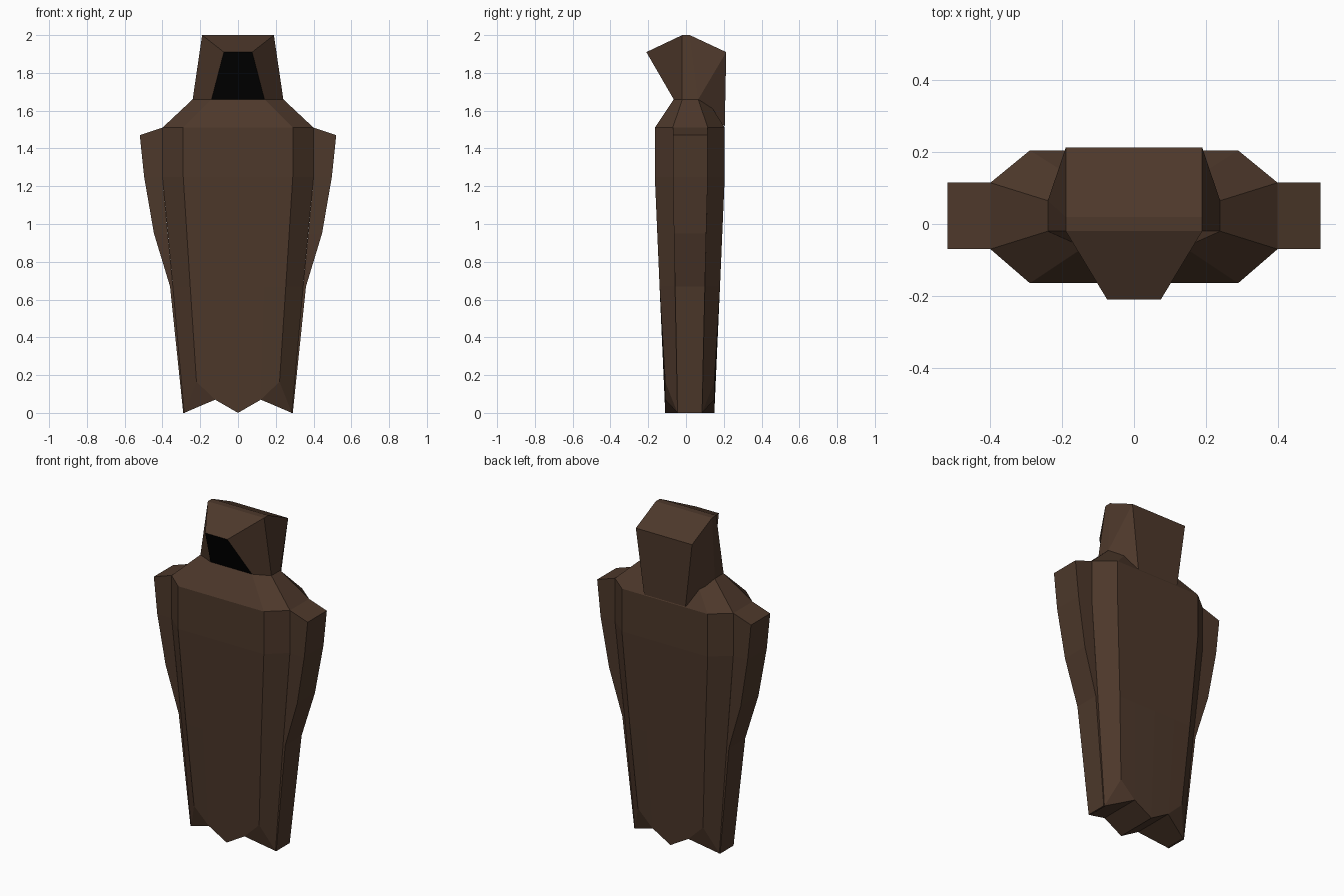
import bpy, bmesh

if "Cube" in bpy.data.objects:
    bpy.data.objects.remove(bpy.data.objects["Cube"])


def material(name, rgb):
    m = bpy.data.materials.new(name)
    m.diffuse_color = (*rgb, 1)
    m.use_nodes = True
    m.node_tree.nodes["Principled BSDF"].inputs["Base Color"].default_value = m.diffuse_color
    return m


BROWN = material("brown_cloth", (0.075, 0.04, 0.024))
BLACK = material("hood_shadow", (0.001, 0.001, 0.001))


def build(name, verts, faces, black=()):
    me = bpy.data.meshes.new(name)
    me.from_pydata(verts, [], faces)
    me.materials.append(BROWN)
    me.materials.append(BLACK)
    for i in black:
        me.polygons[i].material_index = 1
    bm = bmesh.new()
    bm.from_mesh(me)
    bmesh.ops.recalc_face_normals(bm, faces=bm.faces)
    bm.to_mesh(me)
    bm.free()
    ob = bpy.data.objects.new(name, me)
    bpy.context.collection.objects.link(ob)
    return ob


def loft(rings):
    n = len(rings[0])
    verts = [v for r in rings for v in r]
    faces = [(k * n + i, k * n + (i + 1) % n, (k + 1) * n + (i + 1) % n, (k + 1) * n + i)
             for k in range(len(rings) - 1) for i in range(n)]
    return verts, faces


# Robe: eight-sided sections, front and back panels split for the pointed hem
def robe_ring(z, f, e, yf, yef, yeb, yb, hem=(0, 0, 0)):
    panel = [(-f, hem[2]), (-f * .55, hem[1]), (0, hem[0]), (f * .55, hem[1]), (f, hem[2])]
    front = [(x, yf, z + h) for x, h in panel]
    back = [(x, yb, z + h) for x, h in reversed(panel)]
    return front + [(e, yef, z), (e, yeb, z)] + back + [(-e, yeb, z), (-e, yef, z)]


verts, faces = loft([
    robe_ring(1.66, .14, .24, -.065, -.02, .065, .11),
    robe_ring(1.51, .29, .40, -.165, -.07, .115, .205),
    robe_ring(1.25, .29, .40, -.165, -.07, .115, .205),
    robe_ring(.67, .253, .345, -.14, -.058, .10, .18),
    robe_ring(0, .22, .285, -.11, -.045, .085, .15, (0, .07, .165)),
])
b = 14 * 4
underside = [(4, 3, 5), (7, 8, 6), (3, 8, 6, 5), (2, 9, 8, 3), (1, 10, 9, 2),
             (1, 13, 12, 10), (0, 1, 13), (10, 11, 12)]
faces += [tuple(b + i for i in f) for f in underside]
faces.append(tuple(range(14)))
build("robe", verts, faces)

# Sleeves: tapering box down each side (inner x, outer x, inner z, outer z, front y, back y)
SLEEVE = [(.40, .52, 1.51, 1.47, -.07, .115), (.40, .497, 1.25, 1.25, -.07, .115),
          (.372, .445, .95, .95, -.064, .107), (.345, .36, .67, .67, -.058, .10),
          (.28, .29, 0, 0, -.045, .085)]
for side, s in (("left", -1), ("right", 1)):
    verts, faces = loft([[(s * xi, y0, zi), (s * xo, y0, zo), (s * xo, y1, zo), (s * xi, y1, zi)]
                         for xi, xo, zi, zo, y0, y1 in SLEEVE])
    n = len(verts)
    faces += [(0, 1, 2, 3), (n - 4, n - 3, n - 2, n - 1)]
    build(side + "_sleeve", verts, faces)

# Hood: mirrored outline points, with dark face opening and hanging back flap
half = [(.19, -.02, 2.0), (.075, -.21, 1.91), (.14, -.065, 1.66), (.24, -.02, 1.66),
        (.24, .065, 1.66), (.14, .205, 1.515), (.19, .213, 1.91), (.19, .02, 2.0)]
verts = half + [(-x, y, z) for x, y, z in half]
faces = [(1, 2, 10, 9)]
for a, c in ((0, 1), (2, 3), (3, 4), (4, 5), (5, 6), (6, 7), (7, 0)):
    faces.append((a, c, c + 8, a + 8))
for o in (0, 8):
    faces += [tuple(o + i for i in f) for f in ((0, 1, 2, 3), (0, 3, 4, 7), (7, 4, 6), (6, 4, 5))]
build("hood", verts, faces, black=(0,))
